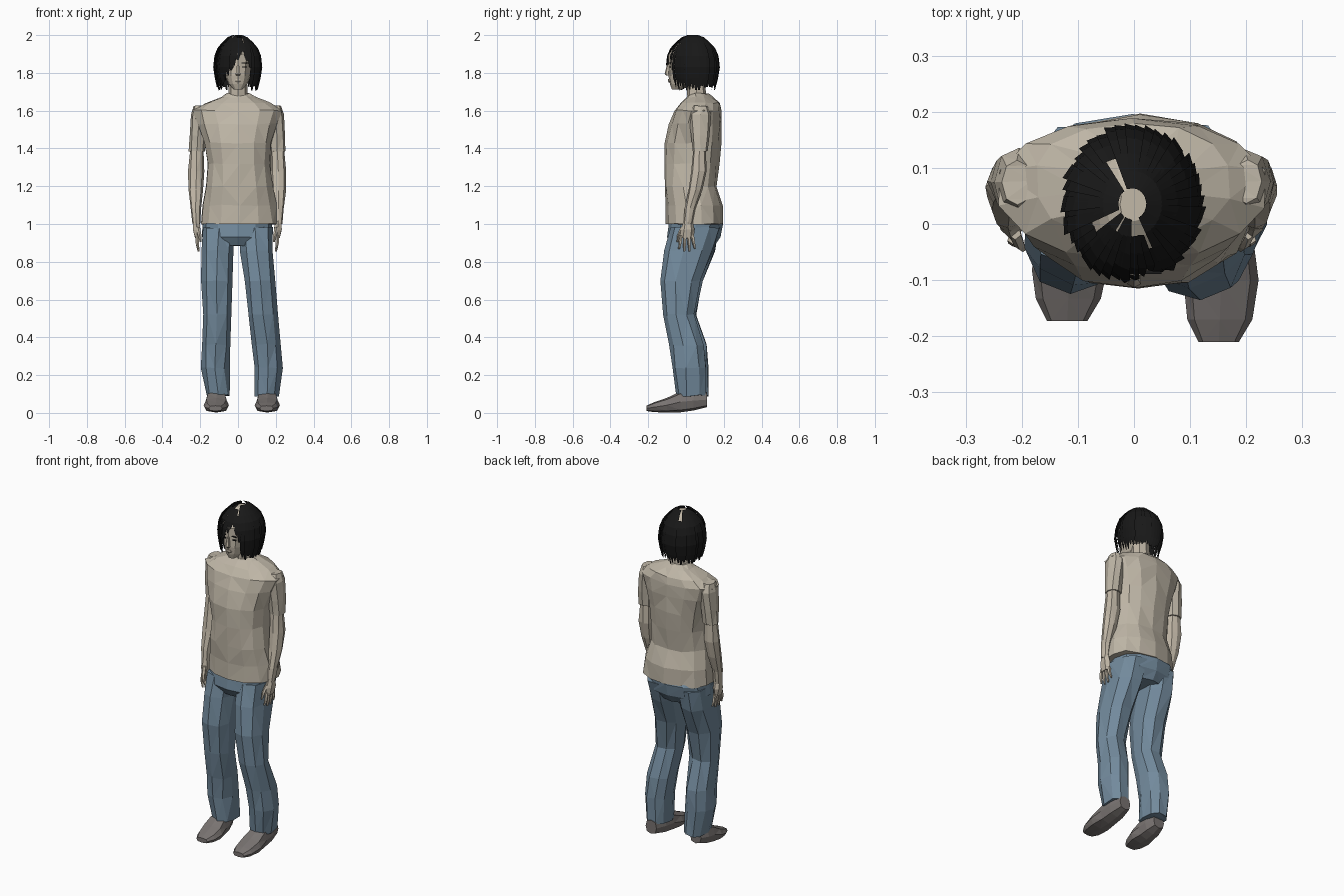
import bpy, bmesh, math, random
from mathutils import Vector

random.seed(4)
cube = bpy.data.objects.get("Cube")
if cube:
    bpy.data.objects.remove(cube, do_unlink=True)


def material(name, rgb):
    mat = bpy.data.materials.new(name)
    mat.use_nodes = True
    mat.diffuse_color = (*rgb, 1)
    bsdf = mat.node_tree.nodes["Principled BSDF"]
    bsdf.inputs["Base Color"].default_value = (*rgb, 1)
    bsdf.inputs["Roughness"].default_value = 0.9
    return mat


SHIRT = material("beige shirt", (0.52, 0.47, 0.385))
SKIN = material("pale skin", (0.54, 0.48, 0.39))
JEANS = material("faded blue denim", (0.17, 0.255, 0.335))
SHOES = material("grey shoes", (0.19, 0.172, 0.165))
HAIR = material("black hair", (0.009, 0.009, 0.009))


def finish(name, bm, mat):
    mesh = bpy.data.meshes.new(name)
    bm.to_mesh(mesh)
    bm.free()
    mesh.materials.append(mat)
    obj = bpy.data.objects.new(name, mesh)
    bpy.context.collection.objects.link(obj)
    return obj


def loft(name, rings, mat, sides=8, power=2.3, jitter=0.0, along_y=False):
    """Skin rings of (cx, cy, height, rx, ry); along_y swaps height and depth."""
    bm = bmesh.new()
    loops = []
    for cx, cy, h, rx, ry in rings:
        loop = []
        for i in range(sides):
            a = 2 * math.pi * i / sides - math.pi / 2
            c, s = math.cos(a), math.sin(a)
            u = cx + rx * math.copysign(abs(c) ** (2 / power), c)
            v = cy + ry * math.copysign(abs(s) ** (2 / power), s)
            p = Vector((u, h, v) if along_y else (u, v, h))
            p += Vector([random.uniform(-jitter, jitter) for _ in range(3)])
            loop.append(bm.verts.new(p))
        loops.append(loop)
    for lower, upper in zip(loops, loops[1:]):
        for i in range(sides):
            j = (i + 1) % sides
            bm.faces.new((lower[i], lower[j], upper[j], upper[i]))
    bm.faces.new(loops[0])
    bm.faces.new(loops[-1])
    bmesh.ops.triangulate(bm, faces=bm.faces)
    bmesh.ops.recalc_face_normals(bm, faces=bm.faces)
    return finish(name, bm, mat)


def plate(name, center, size, mat):
    bm = bmesh.new()
    bmesh.ops.create_cube(bm, size=1)
    for v in bm.verts:
        v.co = Vector(a * b for a, b in zip(v.co, size)) + Vector(center)
    return finish(name, bm, mat)


# Shirt body, from hem to collar
loft("shirt_body", [
    (.01, .045, 1.0, .21, .15), (.01, .042, 1.1, .2, .15),
    (.008, .025, 1.2, .178, .14), (.005, .03, 1.32, .17, .145),
    (0, .035, 1.43, .18, .15), (-.003, .05, 1.53, .215, .14),
    (-.003, .063, 1.6, .24, .125), (-.003, .075, 1.64, .175, .105),
    (0, .075, 1.672, .09, .07), (0, .065, 1.69, .058, .05)],
    SHIRT, sides=14, jitter=.004)

# Arms with sleeves and splayed hands
for side, s in (("left", 1), ("right", -1)):
    def arm(name, rings, mat, sides=8, jitter=.002):
        rings = [(s * x - .004, y, z, rx, ry) for x, y, z, rx, ry in rings]
        loft(f"{side}_{name}", rings, mat, sides, jitter=jitter)

    arm("sleeve", [(.205, .075, 1.625, .025, .04), (.2, .075, 1.58, .046, .06),
                   (.209, .075, 1.47, .044, .05), (.213, .075, 1.385, .043, .04)], SHIRT)
    arm("forearm", [(.213, .072, 1.4, .036, .034), (.217, .068, 1.28, .042, .042),
                    (.22, .05, 1.18, .038, .038), (.22, .02, 1.08, .027, .028),
                    (.217, .01, 1.0, .022, .024)], SKIN)
    arm("palm", [(.217, .01, 1.02, .02, .022), (.215, .008, .97, .022, .036),
                 (.212, .005, .925, .014, .038)], SKIN, 6)
    for n in range(4):
        y = -.026 + n * .02
        tip = .868 - .014 * (n in (1, 2))
        arm(f"finger_{n + 1}", [(.212, y, .94, .01, .01), (.212, y * 1.2, .9, .009, .009),
                                (.205, y * 1.4, tip, .005, .005)], SKIN, 5, 0)
    arm("thumb", [(.208, -.015, .985, .011, .013), (.2, -.036, .945, .01, .01),
                  (.194, -.045, .905, .005, .005)], SKIN, 5, 0)

# Jeans: hips and two trouser legs
loft("jeans_hips", [
    (-.005, .04, .885, .12, .11), (-.006, .04, .93, .186, .14),
    (-.005, .05, 1.0, .185, .143), (0, .05, 1.04, .17, .12)],
    JEANS, sides=12, jitter=.003)
leg_profile = [(.015, .86, .087, .133), (-.03, .7, .084, .11),
               (-.037, .52, .079, .08), (.005, .36, .076, .093),
               (.017, .24, .074, .093), (.027, .09, .064, .084)]
leg_centres = {"left": (.1, .115, .132, .151, .161, .152),
               "right": (-.107, -.11, -.109, -.114, -.12, -.103)}
for side, centres in leg_centres.items():
    shift = 0 if side == "left" else .012
    rings = [(x, y + shift, z, rx, ry) for x, (y, z, rx, ry) in zip(centres, leg_profile)]
    rings.insert(0, (centres[0] * .95, .05, .98, .088, .135))
    loft(f"{side}_trouser_leg", rings, JEANS, sides=9, jitter=.005)

# Shoes, skinned from heel to toe
for side, x, back in (("left", .155, 0), ("right", -.115, .037)):
    loft(f"{side}_shoe", [
        (x, .07, .11 - back, .036, .04), (x, .065, .04 - back * .5, .054, .052),
        (x, .058, -.03, .058, .055), (x, .041, -.1 + back * .5, .067, .039),
        (x - .002, .03, -.17 + back, .058, .026), (x - .004, .024, -.21 + back, .036, .014)],
        SHOES, sides=8, power=2.8, along_y=True)

# Neck and head
loft("neck", [(0, .06, 1.64, .06, .05), (0, .055, 1.7, .05, .05),
              (0, .05, 1.77, .048, .05)], SKIN)
loft("head", [
    (0, -.05, 1.712, .022, .024), (0, -.015, 1.74, .05, .07),
    (0, .015, 1.785, .068, .108), (0, .03, 1.835, .076, .122),
    (0, .033, 1.9, .08, .125), (0, .035, 1.94, .066, .095),
    (0, .035, 1.968, .05, .06), (0, .035, 1.986, .025, .03)],
    SKIN, sides=12, power=2.2)
loft("nose", [(0, -.092, 1.785, .012, .01), (0, -.1, 1.795, .014, .013),
              (0, -.092, 1.845, .006, .008)], SKIN, sides=6)
loft("lips", [(0, -.08, 1.75, .012, .012), (0, -.083, 1.758, .02, .013),
              (0, -.083, 1.768, .012, .012)], SKIN, sides=6)
for side, s in (("left", 1), ("right", -1)):
    plate(f"{side}_eye", (s * .034, -.083, 1.832), (.024, .008, .006), HAIR)
    plate(f"{side}_eyebrow", (s * .034, -.085, 1.853), (.03, .008, .004), HAIR)

# Hair: overlapping pointed locks from an open crown, parted over the face
dome = [(2.0, .2), (1.988, .42), (1.96, .64), (1.93, .83), (1.89, .95),
        (1.83, 1.0), (1.77, .93), (1.7, .8)]


def dome_scale(z):
    for (z0, s0), (z1, s1) in zip(dome, dome[1:]):
        if z >= z1:
            return s0 + (s1 - s0) * (z0 - z) / (z0 - z1)
    return dome[-1][1]


def lock_end(x, front):
    """Height of a lock tip, rising to an off-centre parting on the face side."""
    if front and -.08 < x <= .03:
        return 1.735 + (x + .08) * 1.68
    if front and .03 < x < .075:
        return 1.92 - (x - .03) * 2.6
    return 1.712 + random.uniform(-.006, .025)


bm = bmesh.new()
locks = 44
step = 2 * math.pi / locks
for i in range(locks):
    a = i * step
    x, y = math.sin(a), -math.cos(a)
    end = lock_end(.122 * x, y < -.35)
    puff = random.uniform(.97, 1.03)
    levels = [z for z, _ in dome if z > end + .012] + [end]
    if i % 11 in (3, 4) and x < .5:
        levels = levels[2:]
    elif i in (0, 1, 2, 40):
        levels = levels[1:]
    previous = None
    for k, z in enumerate(levels):
        last = k == len(levels) - 1
        half = step * (.25 if last else .75)
        r = dome_scale(z) * (puff if z < 1.97 else 1)
        pair = []
        for side in (-1, 1):
            b = a + side * half
            rr = r * (1 + .025 * side)
            pair.append(bm.verts.new((-.003 + .125 * rr * math.sin(b),
                                      .036 - .139 * rr * math.cos(b), z)))
        if previous:
            bm.faces.new((previous[0], pair[0], pair[1], previous[1]))
        previous = pair
finish("hair", bm, HAIR)
